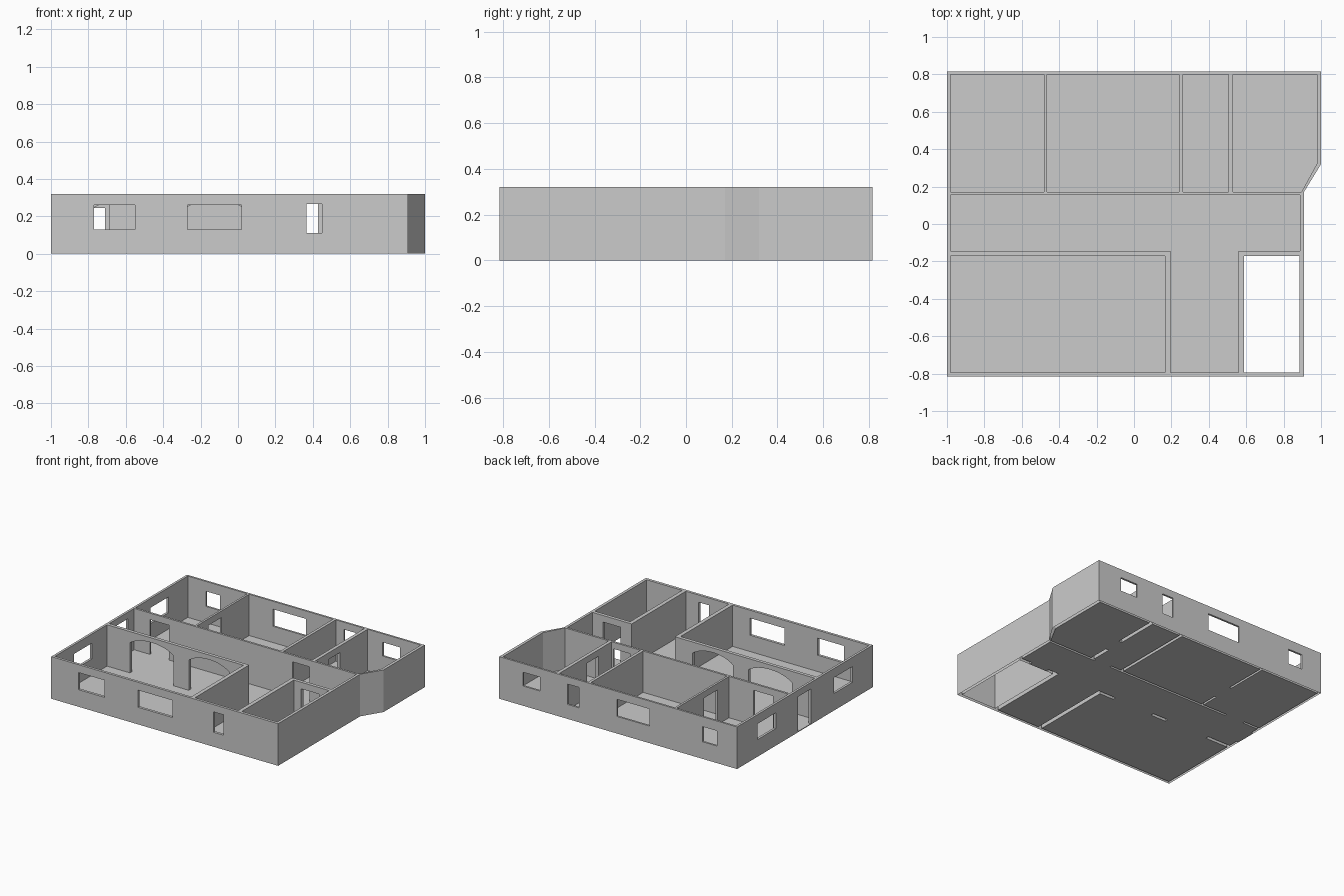
import bpy, bmesh, math
from mathutils import Vector

if "Cube" in bpy.data.objects:
    bpy.data.objects.remove(bpy.data.objects["Cube"])

H = 0.32
FLOOR = 0.006


def prism(name, pts, depth):
    """Closed solid from a 3D outline swept along the depth vector."""
    bm = bmesh.new()
    face = bm.faces.new([bm.verts.new(p) for p in pts])
    ext = bmesh.ops.extrude_face_region(bm, geom=[face])
    vs = [g for g in ext["geom"] if isinstance(g, bmesh.types.BMVert)]
    bmesh.ops.translate(bm, vec=Vector(depth), verts=vs)
    bmesh.ops.recalc_face_normals(bm, faces=bm.faces)
    me = bpy.data.meshes.new(name)
    bm.to_mesh(me)
    bm.free()
    ob = bpy.data.objects.new(name, me)
    bpy.context.collection.objects.link(ob)
    return ob


def plan(name, outline, z0, z1):
    return prism(name, [(x, y, z0) for x, y in outline], (0, 0, z1 - z0))


def rect(x0, x1, y0, y1):
    return [(x0, y0), (x1, y0), (x1, y1), (x0, y1)]


# Room outlines
rooms = {
    "left_room": rect(-0.982, -0.482, 0.172, 0.8),
    "middle_room": rect(-0.466, 0.24, 0.172, 0.8),
    "small_room": rect(0.262, 0.504, 0.172, 0.8),
    "right_room": [(0.53, 0.172), (0.896, 0.172), (0.978, 0.322), (0.978, 0.8), (0.53, 0.8)],
    "front_room": rect(-0.982, 0.165, -0.795, -0.17),
    "hall": [(-0.982, -0.144), (0.195, -0.144), (0.195, -0.795), (0.558, -0.795),
             (0.558, -0.144), (0.888, -0.144), (0.888, 0.156), (-0.982, 0.156)],
}
stairwell = rect(0.588, 0.886, -0.793, -0.17)

# Wall block
walls = plan("walls", [(-1, -0.815), (0.908, -0.815), (0.908, 0.17), (1, 0.32),
                       (1, 0.815), (-1, 0.815)], 0, H)
cutters = [plan("cut_" + n, o, -0.1, 0.5) for n, o in rooms.items()]
cutters.append(plan("cut_stairwell", stairwell, -0.1, 0.5))

# Windows: (start, end, bottom, top) along each wall
front = [(-0.77, -0.55, 0.13, 0.26), (-0.27, 0.02, 0.13, 0.26), (0.365, 0.45, 0.11, 0.265)]
back = [(-0.83, -0.71, 0.13, 0.245), (-0.265, 0.01, 0.13, 0.26),
        (0.33, 0.427, 0.11, 0.265), (0.655, 0.8, 0.15, 0.255)]
left = [(-0.57, -0.348, 0.13, 0.25), (0.35, 0.57, 0.13, 0.25)]
for wall_y, wins in ((-0.806, front), (0.808, back)):
    for a, b, z0, z1 in wins:
        cutters.append(plan("cut_window", rect(a, b, wall_y - 0.03, wall_y + 0.03), z0, z1))
for a, b, z0, z1 in left:
    cutters.append(plan("cut_window", rect(-1.02, -0.965, a, b), z0, z1))

# Doors: (x0, x1, y0, y1) of the wall piece removed
doors = [(-1.0, -0.982, -0.07, 0.084),      # entrance
         (-0.85, -0.69, 0.156, 0.172),      # left room
         (0.35, 0.49, 0.156, 0.172),        # small room
         (-0.482, -0.466, 0.31, 0.47),      # left to middle room
         (0.504, 0.53, 0.33, 0.47),         # small to right room
         (0.65, 0.8, -0.17, -0.144)]        # stairwell
for x0, x1, y0, y1 in doors:
    gx, gy = (0.01, 0) if x1 - x0 < y1 - y0 else (0, 0.01)
    cutters.append(plan("cut_door", rect(x0 - gx, x1 + gx, y0 - gy, y1 + gy), -0.1, 0.27))

# Arched openings between front room and hall
arches = [(-0.79, -0.425), (-0.295, 0.045)]
for a, b in arches:
    pts = [(a, -0.18, -0.1), (b, -0.18, -0.1)]
    for i in range(13):
        t = math.pi * (0.2 + 0.6 * i / 12)
        c = math.cos(t) / math.cos(math.pi * 0.2)
        s = (math.sin(t) - math.sin(0.2 * math.pi)) / (1 - math.sin(0.2 * math.pi))
        pts.append(((a + b) / 2 + c * (b - a) / 2, -0.18, 0.235 + 0.05 * s))
    cutters.append(prism("cut_arch", pts, (0, 0.046, 0)))

for c in cutters:
    c.hide_render = True
    m = walls.modifiers.new("cut", "BOOLEAN")
    m.operation, m.solver, m.object = "DIFFERENCE", "EXACT", c
dg = bpy.context.evaluated_depsgraph_get()
me = bpy.data.meshes.new_from_object(walls.evaluated_get(dg))
walls.modifiers.clear()
walls.data = me
for c in cutters:
    bpy.data.objects.remove(c)

# Walls are hollow shells, open underneath
bm = bmesh.new()
bm.from_mesh(me)
under = [f for f in bm.faces if all(v.co.z < 1e-4 for v in f.verts)]
bmesh.ops.delete(bm, geom=under, context="FACES_ONLY")
bm.to_mesh(me)
bm.free()

# Floors and thresholds
for n, o in rooms.items():
    plan(n + "_floor", o, 0, FLOOR)
for d in doors + [(a, b, -0.17, -0.144) for a, b in arches]:
    plan("threshold", rect(*d), 0, FLOOR)
